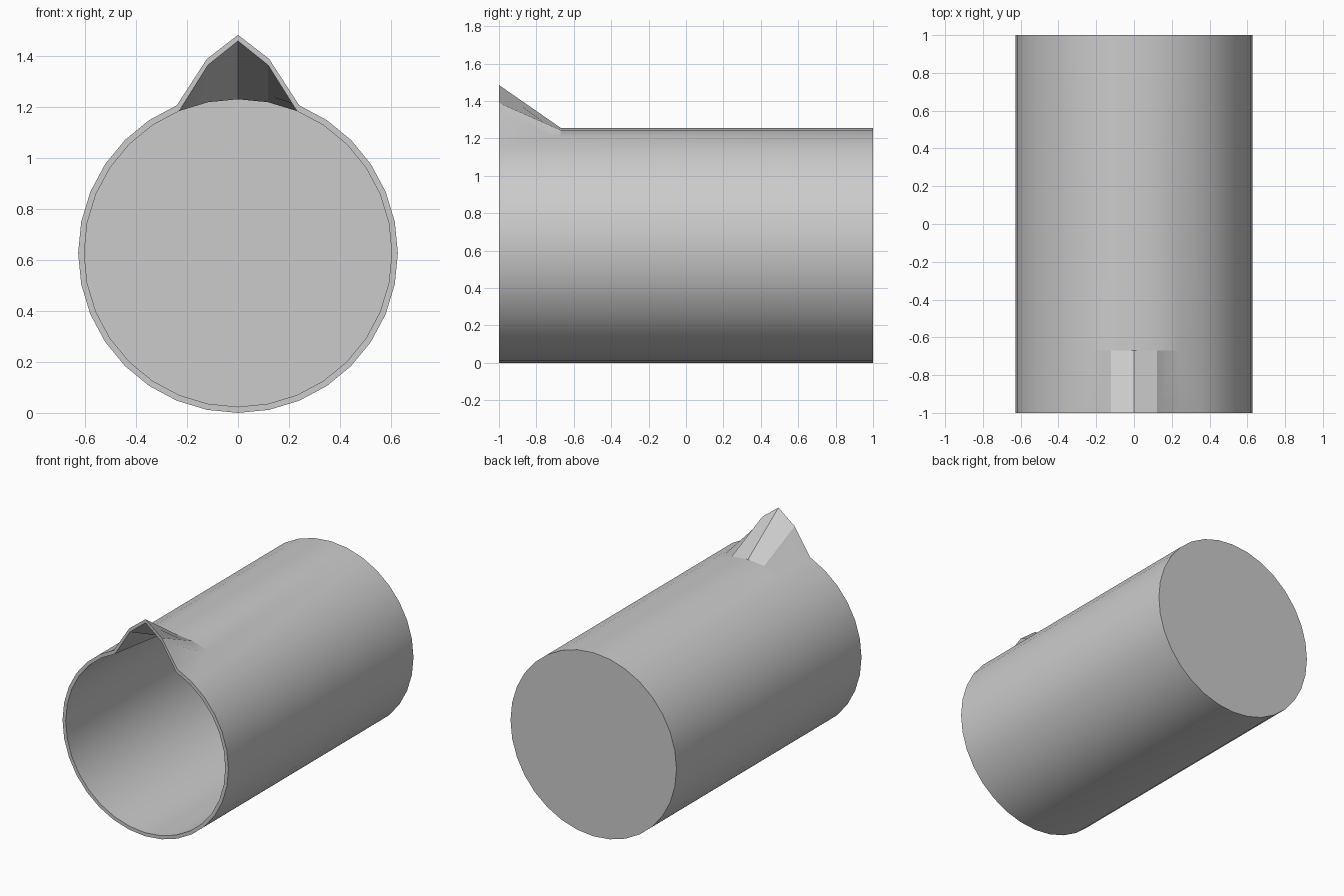
import bpy, bmesh, math

if "Cube" in bpy.data.objects:
    bpy.data.objects.remove(bpy.data.objects["Cube"])

SIDES = 32
CENTRE_Z = 0.628
R_OUT, R_IN = 0.628, 0.604
WALL = R_OUT - R_IN
SPOUT_LIFT = {0: 0.229, 1: 0.146, SIDES - 1: 0.146}   # rim points pulled up

bm = bmesh.new()


def ring(radius, y, lift=None):
    verts = []
    for i in range(SIDES):
        a = 2 * math.pi * i / SIDES
        z = CENTRE_Z + radius * math.cos(a) + (lift or {}).get(i, 0)
        verts.append(bm.verts.new((radius * math.sin(a), y, z)))
    return verts


def bridge(a, b):
    for i in range(SIDES):
        j = (i + 1) % SIDES
        bm.faces.new((a[i], a[j], b[j], b[i]))


# Outer wall from base to rim, over the lip, then inner wall back to the base
rings = [
    ring(R_OUT, 1.0),
    ring(R_OUT, -0.67),
    ring(R_OUT, -1.0, SPOUT_LIFT),
    ring(R_IN, -1.0, SPOUT_LIFT),
    ring(R_IN, -0.67),
    ring(R_IN, 1.0 - WALL),
]
for a, b in zip(rings, rings[1:]):
    bridge(a, b)

# Closed base, outside and inside
bm.faces.new(rings[0])
bm.faces.new(rings[-1])
bmesh.ops.recalc_face_normals(bm, faces=bm.faces)

mesh = bpy.data.meshes.new("beaker")
bm.to_mesh(mesh)
bm.free()
beaker = bpy.data.objects.new("beaker", mesh)
bpy.context.collection.objects.link(beaker)

# Round wall smooth, spout and rim crisp
bpy.context.view_layer.objects.active = beaker
beaker.select_set(True)
bpy.ops.object.shade_smooth_by_angle(angle=math.radians(20))
